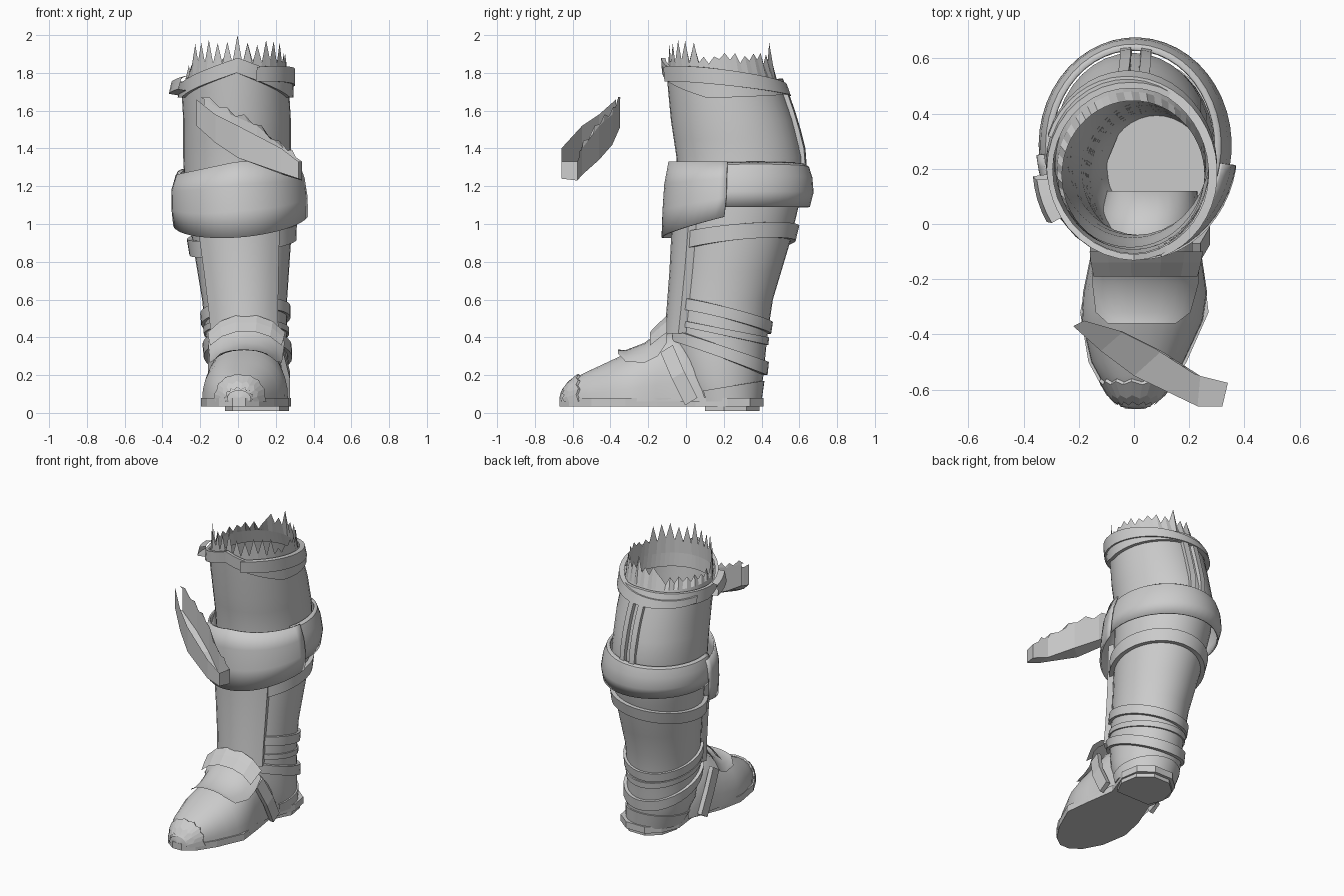
import bpy, bmesh, math, random
from math import sin, cos, radians
from mathutils import Vector

random.seed(4)
cube = bpy.data.objects.get("Cube")
if cube:
    bpy.data.objects.remove(cube, do_unlink=True)

grey = bpy.data.materials.new("plain grey")
grey.use_nodes = True
grey.diffuse_color = (0.6, 0.6, 0.6, 1)
grey.node_tree.nodes["Principled BSDF"].inputs["Base Color"].default_value = (0.6, 0.6, 0.6, 1)

# Shaft outline: height, left and right x, front and back y
SHAFT = [(0.06, -0.09, 0.26, 0.02, 0.39), (0.2, -0.15, 0.27, -0.04, 0.41),
         (0.4, -0.17, 0.26, -0.08, 0.43), (0.6, -0.19, 0.26, -0.06, 0.46),
         (0.9, -0.24, 0.28, -0.04, 0.55), (1.15, -0.28, 0.29, -0.04, 0.61),
         (1.35, -0.29, 0.28, -0.05, 0.62), (1.55, -0.29, 0.28, -0.08, 0.57),
         (1.72, -0.3, 0.27, -0.1, 0.51), (1.88, -0.27, 0.27, -0.11, 0.45)]
# Foot outline: y, left and right x, top height
FOOT = [(-0.66, -0.05, 0.06, 0.11), (-0.6, -0.1, 0.12, 0.18), (-0.5, -0.155, 0.18, 0.23),
        (-0.35, -0.19, 0.25, 0.3), (-0.25, -0.185, 0.265, 0.34), (-0.08, -0.15, 0.24, 0.43),
        (0.04, -0.13, 0.24, 0.4), (0.12, -0.1, 0.23, 0.25)]


def lookup(table, v):
    v = min(max(v, table[0][0]), table[-1][0])
    for p, q in zip(table, table[1:]):
        if v <= q[0]:
            f = (v - p[0]) / (q[0] - p[0])
            return [a + (b - a) * f for a, b in zip(p[1:], q[1:])]


def on_shaft(z, deg, off=0.0):
    """Point on the shaft; angle 0 is the front, 90 is +x."""
    x0, x1, y0, y1 = lookup(SHAFT, z)
    s, c = sin(radians(deg)), cos(radians(deg))
    return Vector(((x0 + x1) / 2 + ((x1 - x0) / 2 + off) * s,
                   (y0 + y1) / 2 - ((y1 - y0) / 2 + off) * c, z))


def on_foot(y, deg, off=0.0):
    """Point on the foot; angle 0 is +x, 90 is the top."""
    x0, x1, top = lookup(FOOT, y)
    s, c = max(sin(radians(deg)), 0), cos(radians(deg))
    x = (x0 + x1) / 2 + math.copysign(abs(c) ** 0.85, c) * ((x1 - x0) / 2 + off)
    return Vector((x, y, 0.06 + (top - 0.06 + off) * s ** 0.85))


def build(name, rows, closed=False, thick=0.0, caps=False, smooth=35):
    """Skin a grid of points."""
    bm = bmesh.new()
    grid = [[bm.verts.new(p) for p in row] for row in rows]
    n = len(rows[0])
    for a, b in zip(grid, grid[1:]):
        for i in range(n if closed else n - 1):
            j = (i + 1) % n
            bm.faces.new((a[i], a[j], b[j], b[i]))
    if caps:
        bm.faces.new(grid[0][::-1])
        bm.faces.new(grid[-1])
    bmesh.ops.recalc_face_normals(bm, faces=bm.faces)
    mesh = bpy.data.meshes.new(name)
    bm.to_mesh(mesh)
    bm.free()
    ob = bpy.data.objects.new(name, mesh)
    bpy.context.collection.objects.link(ob)
    mesh.materials.append(grey)
    if thick:
        mod = ob.modifiers.new("thickness", "SOLIDIFY")
        mod.thickness = thick
        mod.offset = 0
    if smooth:
        bpy.ops.object.select_all(action="DESELECT")
        ob.select_set(True)
        bpy.context.view_layer.objects.active = ob
        bpy.ops.object.shade_smooth_by_angle(angle=radians(smooth))
    return ob


def band(name, low, high, profile, start=0, end=360, n=28, thick=0.0):
    """Strip round the shaft; the profile lists height share and distance out."""
    degs = [start + (end - start) * i / n for i in range(n + 1)]
    build(name, [[on_shaft(low(d) + (high(d) - low(d)) * f, d, off) for d in degs]
                 for f, off in profile], thick=thick)


def strap(off):
    """Cross-section of a strap whose edges turn in to the shaft."""
    return [(0, 0), (0, off), (1, off), (1, 0)]


def tilted(front, back, side=0.0):
    return lambda d: ((front + back) / 2 + (front - back) / 2 * cos(radians(d))
                      + side * sin(radians(d)))


def rim(d):
    d = abs((d + 180) % 360 - 180)
    return 1.72 + 0.13 * max(0, 1 - d / 70) + 0.02 * max(0, d / 90 - 1)


# Leg shaft with a peaked rim
levels = [0.06, 0.13, 0.2, 0.3, 0.4, 0.5, 0.6, 0.75, 0.9, 1.0, 1.15, 1.25, 1.35, 1.45, 1.55]
ring = [i * 10 for i in range(36)]
build("shaft", [[on_shaft(z, d) for d in ring] for z in levels]
      + [[on_shaft(rim(d), d) for d in ring]], closed=True)

# Torn lining: tallest in front, worn down at the back right
tips = []
for i in range(60):
    d = i * 6
    worn = 200 < d < 290
    z = (1.8 if worn else 1.86) + random.uniform(-0.015, 0.015)
    if i % 2 == 0:
        z += 0.1 if cos(radians(d)) > 0.35 or i == 28 else 0.035
    p = on_shaft(1.85, d, -0.015)
    tips.append(Vector((p.x, p.y, min(z, 1.985))))
tips[0].z = 2.0
build("torn_lining", [[on_shaft(z, i * 6, -0.012) for i in range(60)] for z in (1.68, 1.77)]
      + [tips], closed=True, smooth=0)

# Collar round the rim, with a second overlapping strip
band("collar", lambda d: rim(d) - 0.05, lambda d: rim(d) + 0.03, strap(0.022), n=36)
band("collar_strip", tilted(1.75, 1.68, 0.02), tilted(1.82, 1.74, 0.04), strap(0.032), 20, 250)

# Collar buckle loop
band("collar_buckle", lambda d: 1.68 + (d + 85) * 0.001, lambda d: 1.76 + (d + 85) * 0.001,
     [(0, 0.02), (0.1, 0.07), (0.9, 0.06), (1, 0.02)], -84, -58, 4)

# Rear seam strips on the upper shaft
for i, d in enumerate([171, 185]):
    build("back_seam_" + str(i + 1),
          [[on_shaft(z, d + w, o) for w, o in ((-4, 0), (-3.5, 0.025), (3.5, 0.025), (4, 0))]
           for z in (1.28, 1.4, 1.5, 1.6, 1.7)])

# Knee guard in front and its wide strap behind
band("knee_guard", tilted(0.93, 1.12, 0.03), lambda d: 1.33 - 0.07 * (d < 0) * abs(sin(radians(d))),
     [(0, 0.085), (0.35, 0.08), (0.7, 0.068), (1, 0.04)], -85, 80, 24, 0.01)
band("knee_strap", lambda d: 1.09, tilted(1.3, 1.31, 0.02),
     [(0, 0.055), (0.35, 0.06), (0.7, 0.05), (0.95, 0.03), (1, 0.012)], 70, 285, 28, 0.01)

# Shin plate with edges folded back to the shaft
build("shin_plate", [[on_shaft(z, -52)] + [on_shaft(z, d, 0.038) for d in range(-48, 43, 10)]
                     + [on_shaft(z, 46)] for z in (0.42, 0.55, 0.75, 0.95, 1.1)])

# Calf and ankle straps
band("calf_strap", tilted(0.84, 0.91, 0.04), tilted(0.93, 0.99, 0.04), strap(0.028), 38, 318)
band("upper_ankle_strap", tilted(0.55, 0.42, 0.02), tilted(0.61, 0.48, 0.02), strap(0.018), 25, 335)
band("middle_ankle_strap", tilted(0.47, 0.36), tilted(0.5, 0.4), strap(0.01), 30, 330)
band("lower_ankle_strap", tilted(0.39, 0.2), tilted(0.45, 0.27), strap(0.022), 25, 335)
band("heel_counter", lambda d: 0.06, tilted(0.1, 0.17), strap(0.01), 60, 300)

# Foot upper, toe cap and instep plates
arc = range(0, 181, 12)
build("foot_upper", [[on_foot(y, d) for d in arc] for y in
                     (-0.66, -0.63, -0.6, -0.55, -0.5, -0.42, -0.35, -0.3, -0.25, -0.16, -0.08, 0.04, 0.12)],
      smooth=50)
build("toe_cap", [[on_foot(y - 0.012 * (i % 2), d, o) for i, d in enumerate(arc)]
                  for y, o in ((-0.645, 0.01), (-0.62, 0.014), (-0.57, 0.012), (-0.56, 0))], smooth=0)
build("toe_front", [[on_foot(-0.66, d, 0.01) for d in arc],
                    [Vector((0.01, -0.67, 0.08)) for d in arc]], smooth=0)
build("instep_plate", [[on_foot(y, 90 + w * k / 4, o) for k in range(-4, 5)]
                       for y, w, o in ((-0.36, 25, 0.04), (-0.32, 42, 0.02), (-0.22, 52, 0.015),
                                       (-0.15, 52, 0.03), (-0.1, 46, 0.07))])
build("ankle_tongue", [[on_foot(y, d, o) for d in range(50, 131, 16)]
                       for y, o in ((-0.19, 0.06), (-0.14, 0.085), (-0.1, 0.1))], smooth=0)

# Side straps running down from the instep to the sole
for name, side, x_top, x_low in (("left", 1, 0.24, 0.275), ("right", -1, -0.16, -0.16)):
    path = [(-0.1, 0.34, x_top), (-0.04, 0.2, x_low), (0.03, 0.06, x_low)]
    build(name + "_side_strap", [[(x, y - 0.035, z - 0.02), (x, y + 0.03, z + 0.02),
                                  (x - side * 0.03, y + 0.03, z + 0.02), (x - side * 0.03, y - 0.035, z - 0.02)]
                                 for y, z, x in path], closed=True, caps=True, smooth=0)


def slab(name, outline, z0, z1):
    """Flat block from y, left x, right x."""
    loop = [(b, y) for y, a, b in outline] + [(a, y) for y, a, b in reversed(outline)]
    build(name, [[(x, y, z) for x, y in loop] for z in (z0, z1)], closed=True, caps=True, smooth=0)


# Sole with a narrow waist, and heel
slab("sole", [(-0.67, -0.03, 0.04), (-0.62, -0.1, 0.11), (-0.5, -0.165, 0.19), (-0.32, -0.195, 0.27),
              (-0.15, -0.16, 0.25), (0.05, -0.08, 0.22), (0.22, -0.1, 0.28), (0.34, -0.05, 0.26),
              (0.41, 0.03, 0.17)], 0.035, 0.08)
slab("heel", [(0.1, -0.03, 0.22), (0.2, -0.07, 0.27), (0.32, -0.04, 0.25), (0.39, 0.04, 0.16)], 0.01, 0.04)

# Loose torn trough in front of the knee: outer and inner x, y, base and top heights
shard = [(-0.22, -0.37, -0.18, -0.35, 1.52, 1.66), (-0.12, -0.46, -0.04, -0.39, 1.43, 1.58),
         (0.0, -0.55, 0.1, -0.46, 1.35, 1.52), (0.23, -0.66, 0.24, -0.55, 1.27, 1.4),
         (0.32, -0.66, 0.34, -0.575, 1.24, 1.33)]
build("loose_strap", [[(ax, ay, top), (ax, ay, base), (bx, by, base - 0.01), (bx, by, top)]
                      for ax, ay, bx, by, base, top in shard], smooth=0)
build("loose_strap_end", [[(0.32, -0.66, 1.24), (0.34, -0.575, 1.23)],
                          [(0.32, -0.66, 1.33), (0.34, -0.575, 1.33)]], smooth=0)
teeth = []
for p, q in zip(shard, shard[1:]):
    for f in (0, 0.33, 0.66):
        teeth.append([p[k] + (q[k] - p[k]) * f for k in range(6)])
build("loose_strap_teeth", [[(t[2], t[3], t[5]) for t in teeth],
                            [(t[2] - 0.02, t[3] + 0.005, t[5] + (0.04 if i % 2 else 0.01))
                             for i, t in enumerate(teeth)]], smooth=0)
